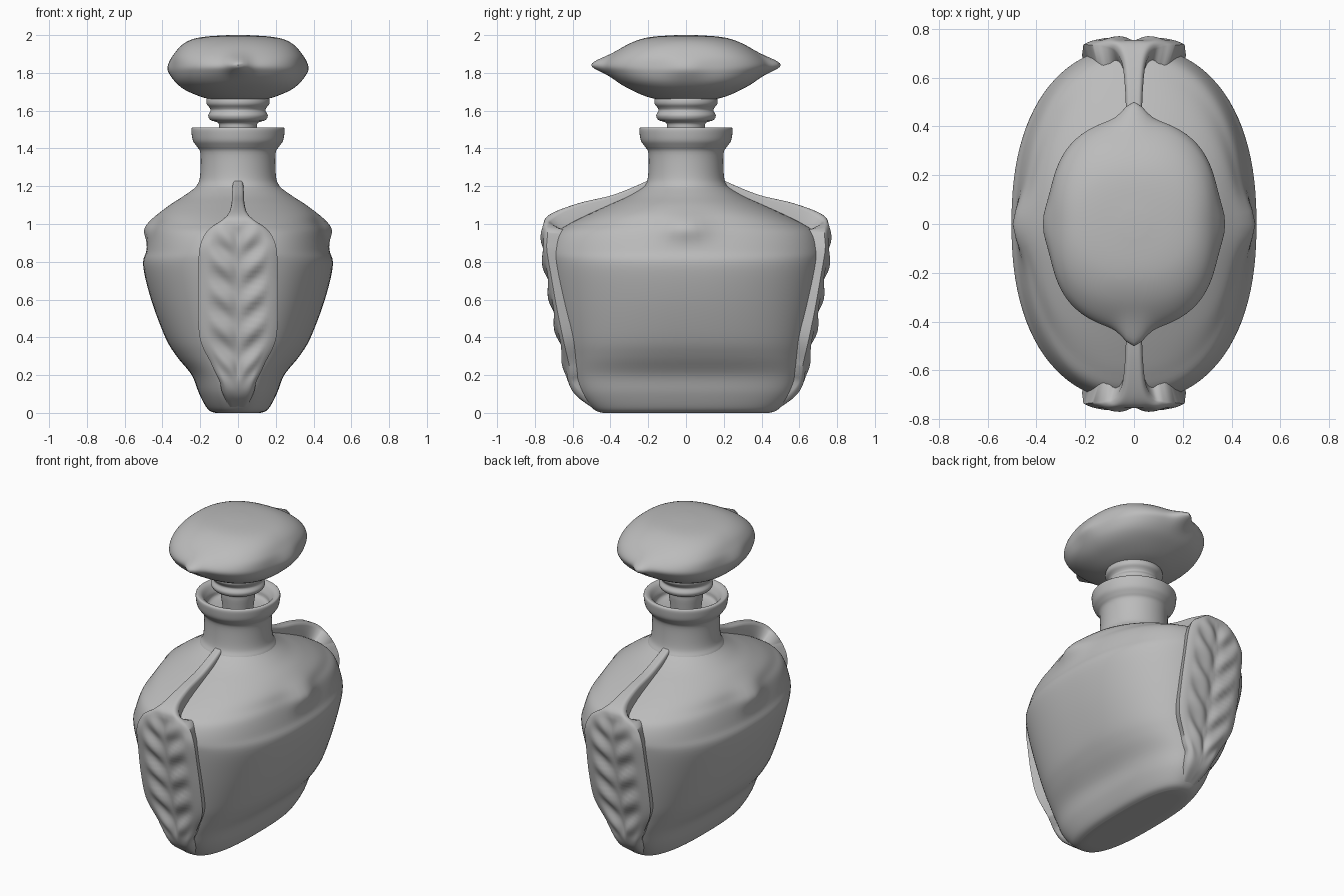
import bpy, bmesh, math
from math import sin, cos, pi, exp
from mathutils import Vector

cube = bpy.data.objects.get("Cube")
if cube:
    bpy.data.objects.remove(cube)

glass = bpy.data.materials.new("grey glass")
glass.use_nodes = True
GREY = (0.5, 0.5, 0.5, 1)
glass.diffuse_color = GREY
glass.node_tree.nodes["Principled BSDF"].inputs["Base Color"].default_value = GREY


def spline(rows, steps):
    """Smooth curve through rows of any width."""
    rows = [Vector(r) for r in rows]
    out = []
    for i in range(len(rows) - 1):
        p0, p1 = rows[max(i - 1, 0)], rows[i]
        p2, p3 = rows[i + 1], rows[min(i + 2, len(rows) - 1)]
        for k in range(steps):
            t = k / steps
            m1, m2 = (p2 - p0) * 0.5, (p3 - p1) * 0.5
            out.append(p1 * (2*t**3 - 3*t**2 + 1) + m1 * (t**3 - 2*t**2 + t)
                       + p2 * (3*t**2 - 2*t**3) + m2 * (t**3 - t**2))
    return out + [rows[-1]]


def loft(name, rings, angle=50):
    """Skin closed rings of points and cap both ends."""
    bm = bmesh.new()
    vs = [[bm.verts.new(p) for p in ring] for ring in rings]
    n = len(vs[0])
    for a, b in zip(vs, vs[1:]):
        for i in range(n):
            j = (i + 1) % n
            bm.faces.new((a[i], a[j], b[j], b[i]))
    bm.faces.new(vs[0])
    bm.faces.new(vs[-1])
    bmesh.ops.recalc_face_normals(bm, faces=bm.faces)
    mesh = bpy.data.meshes.new(name)
    bm.to_mesh(mesh)
    bm.free()
    mesh.materials.append(glass)
    ob = bpy.data.objects.new(name, mesh)
    bpy.context.collection.objects.link(ob)
    bpy.ops.object.select_all(action='DESELECT')
    ob.select_set(True)
    bpy.context.view_layer.objects.active = ob
    bpy.ops.object.shade_smooth_by_angle(angle=math.radians(angle))
    return ob


def power(v, e):
    return math.copysign(abs(v) ** e, v)


def oval(a, b, n, z, count=96):
    """Superellipse ring."""
    angles = [2 * pi * i / count for i in range(count)]
    return [Vector((a * power(cos(t), 2 / n), b * power(sin(t), 2 / n), z)) for t in angles]


def lathe(name, profile, steps=4):
    return loft(name, [oval(r, r, 2, z, 64) for r, z in spline(profile, steps)])


# Bottle body: height, half width, half length, squareness
body_rows = [
    (0.0, 0.12, 0.44, 2.6), (0.02, 0.16, 0.49, 2.6), (0.1, 0.205, 0.56, 2.6),
    (0.2, 0.245, 0.60, 2.6), (0.3, 0.325, 0.62, 2.5), (0.4, 0.385, 0.645, 2.4),
    (0.6, 0.46, 0.69, 2.3), (0.78, 0.502, 0.72, 2.3), (0.86, 0.482, 0.725, 2.3),
    (0.95, 0.455, 0.69, 2.3), (1.0, 0.435, 0.62, 2.2), (1.05, 0.41, 0.52, 2.2),
    (1.1, 0.36, 0.41, 2.1), (1.15, 0.285, 0.30, 2.0), (1.2, 0.218, 0.22, 2.0),
    (1.24, 0.19, 0.19, 2.0)]
rings = [oval(0.08, 0.38, 2.6, 0)]
for z, a, b, n in spline(body_rows, 5):
    ring = oval(a, b, n, z)
    for p in ring:
        # Rounded knob at the middle of each shoulder
        knob = exp(-(p.y / 0.11) ** 2 - ((z - 0.98) / 0.07) ** 2)
        p.x += math.copysign(0.05 * knob, p.x) * min(1, abs(p.x) / 0.3)
    rings.append(ring)
loft("bottle_body", rings)

# Neck with flared, hollow rim
lathe("bottle_neck", [
    (0.23, 1.14), (0.225, 1.19), (0.205, 1.23), (0.198, 1.3), (0.2, 1.38),
    (0.218, 1.41), (0.238, 1.44), (0.246, 1.48), (0.246, 1.505), (0.235, 1.512),
    (0.21, 1.5), (0.185, 1.46), (0.165, 1.42), (0.02, 1.41)])

# Leaf panels on both ends, each running up into a shoulder ridge:
# distance out, height, half width, relief strength
leaf_rows = [
    (0.50, 0.03, 0.06, 0), (0.58, 0.09, 0.085, 0), (0.63, 0.16, 0.10, 0.4),
    (0.65, 0.25, 0.14, 1), (0.68, 0.38, 0.20, 1), (0.715, 0.55, 0.212, 1),
    (0.745, 0.72, 0.21, 1), (0.768, 0.86, 0.205, 1), (0.765, 0.94, 0.18, 0.8),
    (0.76, 1.0, 0.13, 0.3), (0.735, 1.04, 0.085, 0), (0.67, 1.075, 0.05, 0),
    (0.55, 1.115, 0.036, 0), (0.40, 1.15, 0.032, 0), (0.28, 1.195, 0.03, 0),
    (0.18, 1.24, 0.025, 0)]


def leaf(name, side):
    path = spline(leaf_rows, 6)
    rings = []
    for i, (y, z, w, relief) in enumerate(path):
        before, after = path[max(i - 1, 0)], path[min(i + 1, len(path) - 1)]
        dy, dz = (after[0] - before[0]), (after[1] - before[1])
        length = math.hypot(dy, dz)
        ny, nz = dz / length, -dy / length      # outward direction
        ring = []
        columns = [-1 + k / 16 for k in range(33)]
        for u in columns:
            x = u * w
            drop = -0.45 * min(w, 0.07) * abs(u) ** 6
            # Carved chevron veins with a middle crease
            vein = sin((z - 0.7 * abs(x)) * 2 * pi / 0.17)
            carve = vein * sin(min(abs(u) * 1.3, 1) * pi) * 0.014 - 0.01 * exp(-(u * 6) ** 2)
            drop += relief * (carve - 0.008) * (1 - u ** 8)
            ring.append((x, y + ny * drop, z + nz * drop))
        for u in (1, -1):
            ring.append((u * w * 0.85, y - ny * 0.12, z - nz * 0.12))
        rings.append([(px * side, py * side, pz) for px, py, pz in ring])
    loft(name, rings, 60)


leaf("back_leaf_panel", 1)
leaf("front_leaf_panel", -1)

# Ribbed stopper stem
lathe("stopper_stem", [
    (0.09, 1.42), (0.1, 1.5), (0.105, 1.535), (0.145, 1.55), (0.158, 1.575),
    (0.145, 1.6), (0.15, 1.615), (0.166, 1.635), (0.166, 1.66), (0.15, 1.69)])

# Cushion-shaped stopper cap: height, half width, half length
cap_rows = [
    (1.655, 0.13, 0.13), (1.675, 0.2, 0.21), (1.71, 0.28, 0.29), (1.75, 0.325, 0.355),
    (1.80, 0.345, 0.40), (1.84, 0.347, 0.415), (1.89, 0.338, 0.385), (1.94, 0.305, 0.325),
    (1.975, 0.25, 0.25), (1.992, 0.17, 0.17), (2.0, 0.05, 0.05)]
rings = []
for z, a, b in spline(cap_rows, 5):
    ring = oval(a, b, 2.0 + 0.6 * min(1, a / 0.34) ** 2, z, 144)
    for p in ring:
        # Pinched tips at the ends, soft bulges at the sides
        tip = exp(-(p.x / 0.055) ** 2 - ((z - 1.845) / 0.045) ** 2)
        skirt = exp(-(p.x / 0.15) ** 2 - ((z - 1.84) / 0.07) ** 2)
        bulge = exp(-(p.y / 0.1) ** 2 - ((z - 1.825) / 0.06) ** 2)
        p.y += math.copysign(0.065 * tip + 0.022 * skirt, p.y) * min(1, abs(p.y) / 0.2)
        p.x += math.copysign(0.026 * bulge, p.x) * min(1, abs(p.x) / 0.2)
    rings.append(ring)
loft("stopper_cap", rings)
